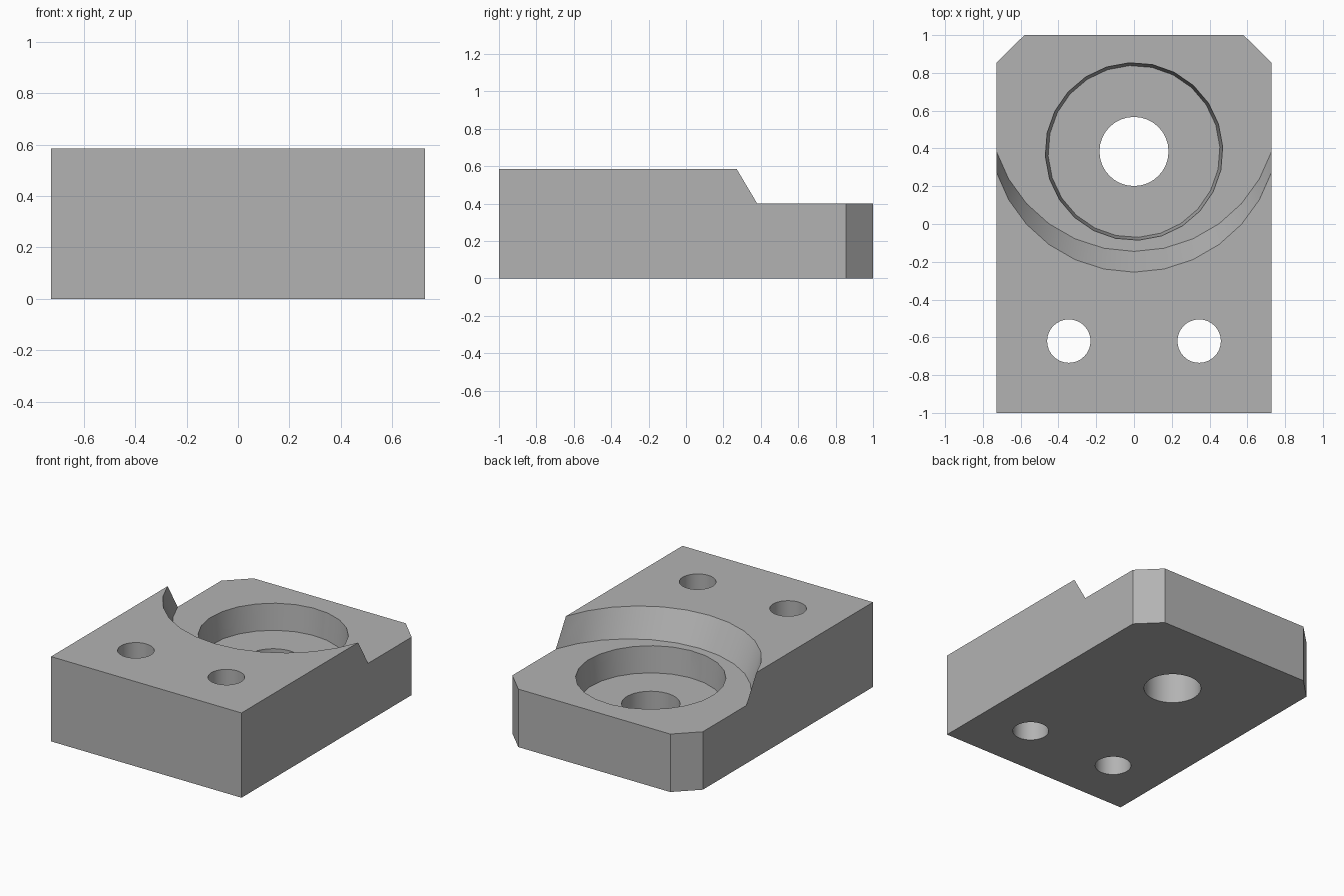
import bpy
import bmesh
from math import sin, cos, radians, pi

old = bpy.data.objects.get("Cube")
if old:
    bpy.data.objects.remove(old, do_unlink=True)

grey = bpy.data.materials.new("plain grey")
grey.use_nodes = True
grey.diffuse_color = (0.45, 0.45, 0.45, 1)
grey.node_tree.nodes["Principled BSDF"].inputs["Base Color"].default_value = (0.45, 0.45, 0.45, 1)


def loft(name, lower, upper, z0, z1):
    """Closed solid between two matching outlines at two heights."""
    bm = bmesh.new()
    a = [bm.verts.new((x, y, z0)) for x, y in lower]
    b = [bm.verts.new((x, y, z1)) for x, y in upper]
    bm.faces.new(a[::-1])
    bm.faces.new(b)
    n = len(a)
    for i in range(n):
        j = (i + 1) % n
        bm.faces.new((a[i], a[j], b[j], b[i]))
    bmesh.ops.recalc_face_normals(bm, faces=bm.faces)
    mesh = bpy.data.meshes.new(name)
    bm.to_mesh(mesh)
    bm.free()
    mesh.materials.append(grey)
    obj = bpy.data.objects.new(name, mesh)
    bpy.context.collection.objects.link(obj)
    return obj


def circle(x, y, r, n, turn=0.0):
    return [(x + r * cos(2 * pi * i / n + turn), y + r * sin(2 * pi * i / n + turn))
            for i in range(n)]


def scoop_outline(centre_y, r=0.766):
    arc = [(r * sin(radians(a)), centre_y - r * cos(radians(a)))
           for a in range(-84, 85, 12)]
    return arc + [(0.9, 2), (-0.9, 2)]


# Block with two chamfered rear corners
W = 0.727
outline = [(-W, -1), (W, -1), (W, 0.855), (0.58, 1), (-0.58, 1), (-W, 0.855)]
block = loft("mounting_block", outline, outline, 0, 0.585)

# Leaning curved step, tapered counterbore and through holes
STEP, TOP, LEAN = 0.4, 0.7, 0.11 / 0.185
cutters = [
    loft("step_cutter", scoop_outline(0.621),
         scoop_outline(0.621 - LEAN * (TOP - STEP)), STEP, TOP),
    loft("counterbore_cutter", circle(0, 0.384, 0.455, 24, radians(3)),
         circle(0, 0.384, 0.472, 24, radians(3)), 0.22, 0.42),
]
for name, x, y, r in (("centre_hole", 0, 0.384, 0.183),
                      ("left_hole", 0.345, -0.62, 0.115),
                      ("right_hole", -0.345, -0.62, 0.115)):
    ring = circle(x, y, r, 32)
    cutters.append(loft(name + "_cutter", ring, ring, -0.1, 0.8))

bpy.ops.object.select_all(action="DESELECT")
bpy.context.view_layer.objects.active = block
block.select_set(True)
for cutter in cutters:
    cutter.hide_render = True
    mod = block.modifiers.new(cutter.name, "BOOLEAN")
    mod.operation = "DIFFERENCE"
    mod.solver = "EXACT"
    mod.object = cutter
    bpy.ops.object.modifier_apply(modifier=mod.name)
    bpy.data.objects.remove(cutter, do_unlink=True)

# Round walls smooth, crisp edges kept
bpy.ops.object.shade_smooth_by_angle(angle=radians(30))
